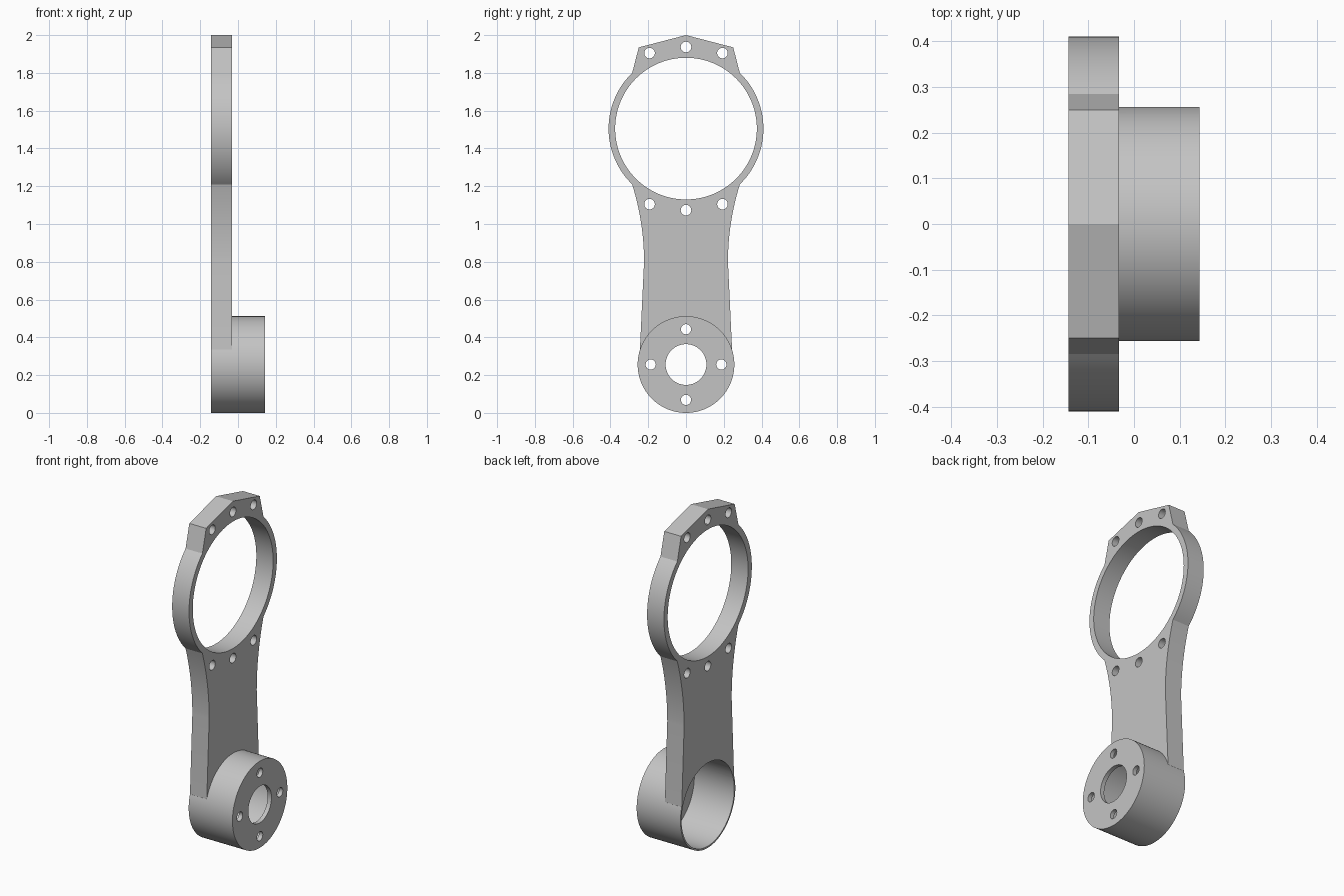
import bpy, bmesh, math

cube = bpy.data.objects.get("Cube")
if cube:
    bpy.data.objects.remove(cube, do_unlink=True)

# Main dimensions
BACK, FACE, END = -0.143, -0.033, 0.143
RING_Z, RING_R, RING_BORE = 1.505, 0.41, 0.375
HUB_Z, HUB_R, HUB_BORE = 0.256, 0.256, 0.246
FLOOR = 0.025

grey = bpy.data.materials.new("plain_grey")
grey.use_nodes = True
colour = (0.55, 0.55, 0.55, 1)
grey.diffuse_color = colour
grey.node_tree.nodes["Principled BSDF"].inputs["Base Color"].default_value = colour


def prism(name, outline, x0, x1):
    """Extrude a closed (y, z) outline along x."""
    bm = bmesh.new()
    face = bm.faces.new([bm.verts.new((x0, y, z)) for y, z in outline])
    ext = bmesh.ops.extrude_face_region(bm, geom=[face])
    moved = [v for v in ext["geom"] if isinstance(v, bmesh.types.BMVert)]
    bmesh.ops.translate(bm, verts=moved, vec=(x1 - x0, 0, 0))
    bmesh.ops.recalc_face_normals(bm, faces=bm.faces)
    mesh = bpy.data.meshes.new(name)
    bm.to_mesh(mesh)
    bm.free()
    mesh.materials.append(grey)
    obj = bpy.data.objects.new(name, mesh)
    bpy.context.collection.objects.link(obj)
    return obj


def arc(y, z, r, start, end, n):
    steps = [start + (end - start) * i / n for i in range(n + 1)]
    return [(y + r * math.cos(a), z + r * math.sin(a)) for a in steps]


def cylinder(name, y, z, r, x0, x1, n=96):
    return prism(name, arc(y, z, r, 0, math.tau, n)[:-1], x0, x1)


def combine(target, tool, operation):
    """Apply a boolean and discard the tool."""
    mod = target.modifiers.new("boolean", "BOOLEAN")
    mod.object, mod.operation, mod.solver = tool, operation, "EXACT"
    bpy.context.view_layer.objects.active = target
    bpy.ops.object.modifier_apply(modifier=mod.name)
    bpy.data.objects.remove(tool, do_unlink=True)


# Arm plate: half outline from the hub up, then mirrored
half = [(0.2, HUB_Z), (0.244, 0.335)]
waist = 0.8
for i in range(17):
    z = waist + 0.41 * i / 16
    half.append((0.222 + 0.375 * (z - waist) ** 2, z))
bend = math.acos(0.285 / RING_R)
half += arc(0, RING_Z, RING_R, -bend, bend, 40)[1:]
half += [(0.25, 1.935)]
outline = half + [(0, 2.0)] + [(-y, z) for y, z in reversed(half)]
arm = prism("arm_bracket", outline, BACK, FACE)

# Hub cup, open at the back with a thin drilled floor
combine(arm, cylinder("hub", 0, HUB_Z, HUB_R, BACK, END), "UNION")
combine(arm, cylinder("hub_bore", 0, HUB_Z, HUB_BORE, BACK - 0.1, END - FLOOR), "DIFFERENCE")
combine(arm, cylinder("shaft_hole", 0, HUB_Z, 0.108, 0, END + 0.1, 64), "DIFFERENCE")

# Large ring opening
combine(arm, cylinder("ring_bore", 0, RING_Z, RING_BORE, BACK - 0.1, FACE + 0.1, 128), "DIFFERENCE")

# Screw holes above and below the ring
for y, top, low in ((-0.193, 1.905, 1.105), (0, 1.937, 1.073), (0.193, 1.905, 1.105)):
    for z in (top, low):
        combine(arm, cylinder("ring_screw_hole", y, z, 0.028, BACK - 0.1, FACE + 0.1, 32), "DIFFERENCE")

# Four screw holes through the hub floor
for i in range(4):
    a = i * math.pi / 2
    y, z = 0.187 * math.cos(a), HUB_Z + 0.187 * math.sin(a)
    combine(arm, cylinder("hub_screw_hole", y, z, 0.027, 0, END + 0.1, 32), "DIFFERENCE")

bpy.ops.object.select_all(action="DESELECT")
arm.select_set(True)
bpy.context.view_layer.objects.active = arm
bpy.ops.object.shade_smooth_by_angle(angle=math.radians(25))
